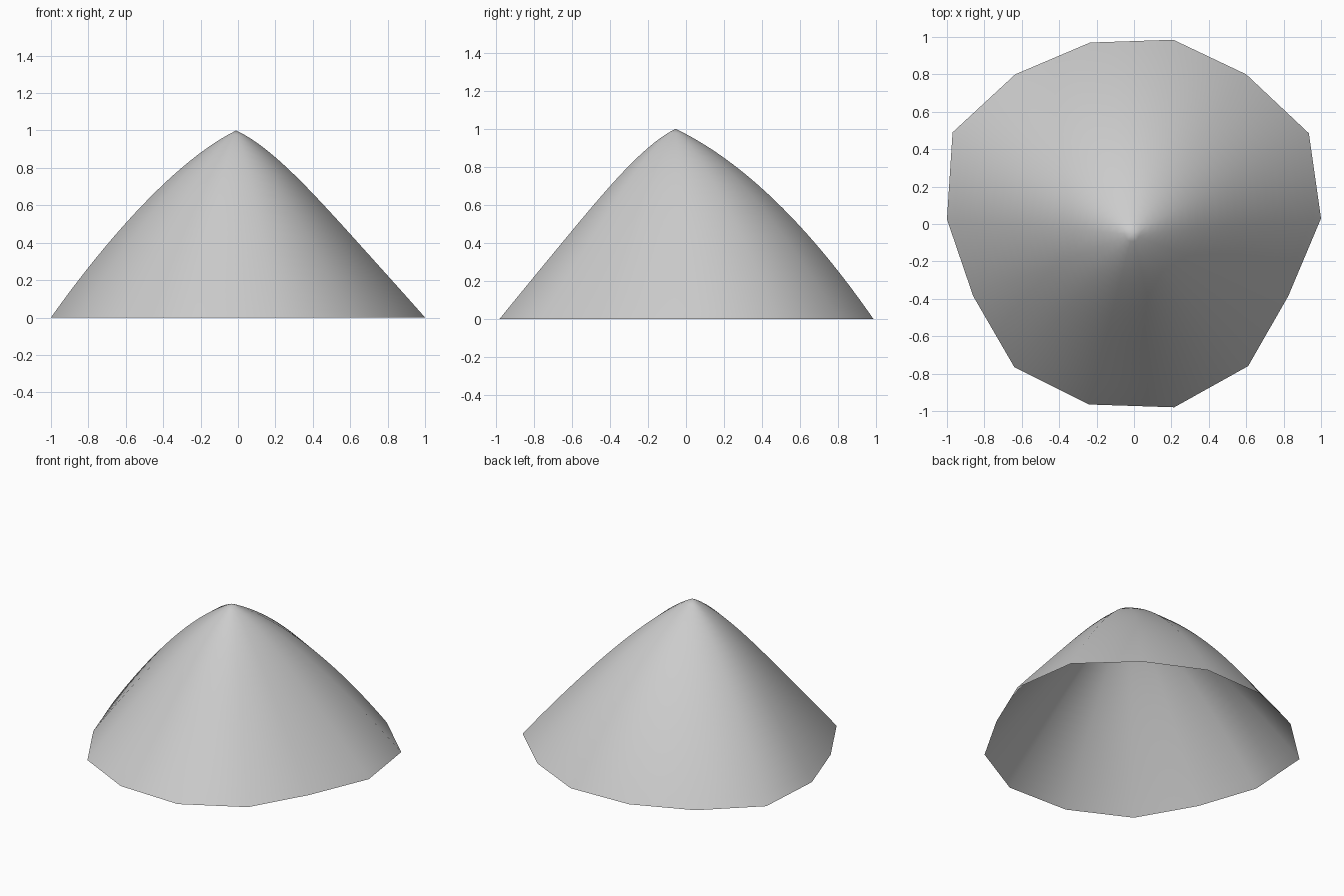
import bpy
import bmesh

cube = bpy.data.objects.get("Cube")
if cube:
    bpy.data.objects.remove(cube, do_unlink=True)

# Fourteen hem corners: x, y and how strongly the wall bulges towards the hem
HEM = [(.21, .985, .5), (-.235, .97, .5), (-.635, .8, .45), (-.97, .49, .4),
       (-1, .025, .4), (-.86, -.385, .3), (-.64, -.765, .15), (-.24, -.965, .15),
       (.215, -.98, .15), (.61, -.76, .15), (.825, -.385, .2), (1, .03, .15),
       (.935, .485, .3), (.6, .8, .45)]
PEAK = (-.01, -.055)
RINGS = 24


def wall_height(t, bulge):
    """Height at fraction t of the way from the peak to the hem."""
    shoulder = 1.1 * (.5 - bulge) * t * (1 - t) ** 3
    return 1 - (1 - bulge) * t - bulge * t * t + shoulder


# Open shell: rings spreading from the peak to the hem
bm = bmesh.new()
peak = bm.verts.new((*PEAK, 1))
rings = []
for i in range(1, RINGS + 1):
    t = i / RINGS
    rings.append([bm.verts.new((PEAK[0] + t * (x - PEAK[0]),
                                PEAK[1] + t * (y - PEAK[1]),
                                wall_height(t, bulge))) for x, y, bulge in HEM])
count = len(HEM)
for k in range(count):
    n = (k + 1) % count
    bm.faces.new((peak, rings[0][k], rings[0][n]))
    for upper, lower in zip(rings, rings[1:]):
        bm.faces.new((upper[k], lower[k], lower[n], upper[n]))
for face in bm.faces:
    face.smooth = True

mesh = bpy.data.meshes.new("cone_shell")
bm.to_mesh(mesh)
bm.free()
shell = bpy.data.objects.new("cone_shell", mesh)
bpy.context.collection.objects.link(shell)

# Plain light grey
grey = bpy.data.materials.new("light_grey")
grey.use_nodes = True
colour = (.6, .6, .6, 1)
grey.diffuse_color = colour
grey.node_tree.nodes["Principled BSDF"].inputs["Base Color"].default_value = colour
mesh.materials.append(grey)
